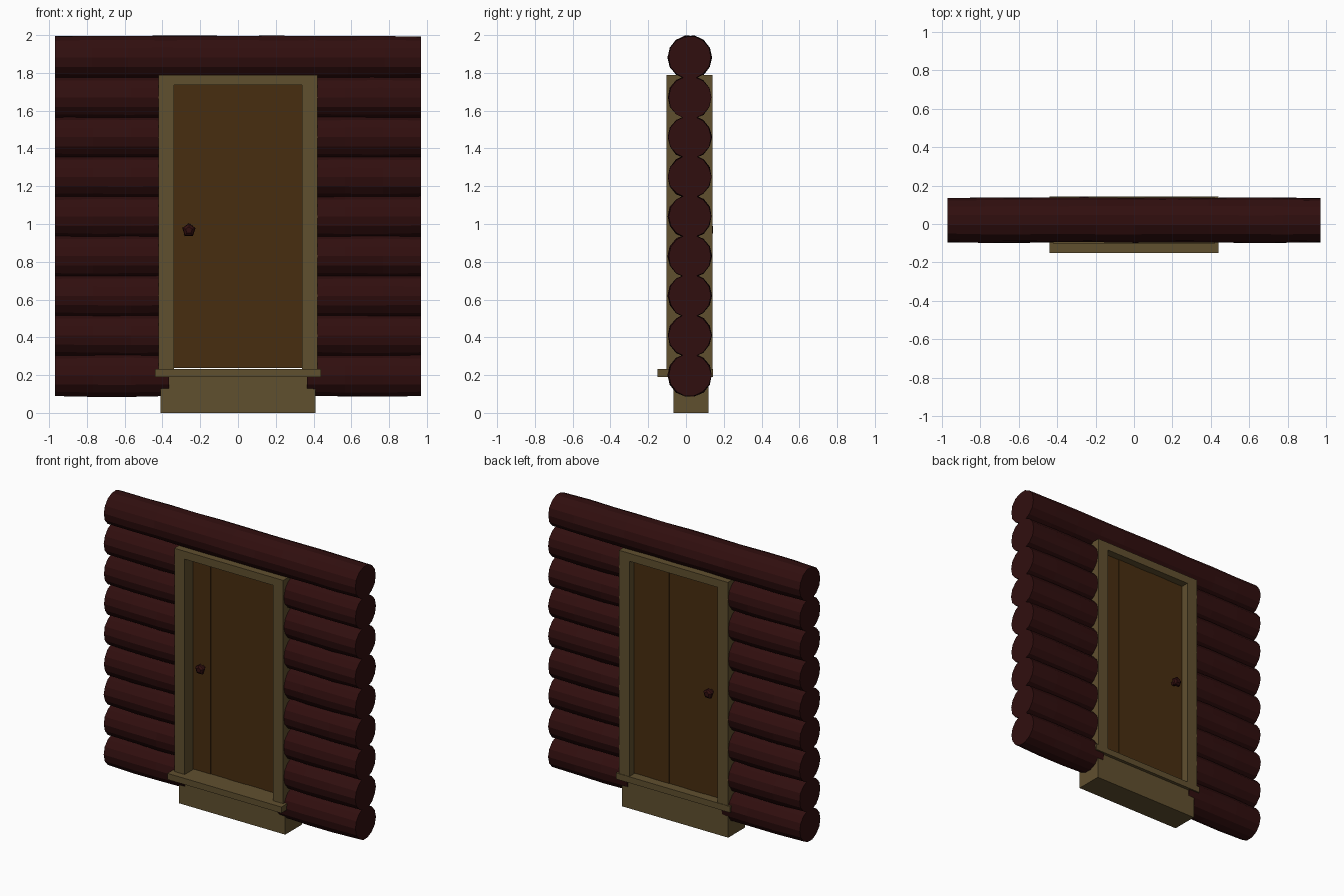
import bpy, bmesh, math, random
from mathutils import Matrix, Vector

random.seed(4)
cube = bpy.data.objects.get("Cube")
if cube:
    bpy.data.objects.remove(cube, do_unlink=True)


def material(name, rgb):
    m = bpy.data.materials.new(name)
    m.use_nodes = True
    m.diffuse_color = (*rgb, 1)
    m.node_tree.nodes["Principled BSDF"].inputs["Base Color"].default_value = (*rgb, 1)
    return m


BARK = material("dark red log", (0.030, 0.0045, 0.0045))
TRIM = material("tan trim", (0.118, 0.080, 0.028))
DOOR = material("brown door", (0.064, 0.027, 0.005))


def finish(name, bm, mat):
    bmesh.ops.recalc_face_normals(bm, faces=bm.faces)
    mesh = bpy.data.meshes.new(name)
    bm.to_mesh(mesh)
    bm.free()
    mesh.materials.append(mat)
    obj = bpy.data.objects.new(name, mesh)
    bpy.context.collection.objects.link(obj)
    return obj


def add_box(bm, x, y, z):
    """Box from (min, max) pairs on each axis."""
    size = [b - a for a, b in (x, y, z)]
    mid = [(a + b) / 2 for a, b in (x, y, z)]
    bmesh.ops.create_cube(bm, size=1, matrix=Matrix.Translation(mid) @ Matrix.Diagonal((*size, 1)))


def box(name, mat, x, y, z):
    bm = bmesh.new()
    add_box(bm, x, y, z)
    return finish(name, bm, mat)


def log(name, x0, x1, z, radius=0.117, sides=14):
    """Hewn log along x: a faceted tube with slightly uneven rings."""
    bm = bmesh.new()
    steps = max(3, round((x1 - x0) / 0.2))
    rings = []
    for i in range(steps + 1):
        x = x0 + (x1 - x0) * i / steps
        taper = 0.975 if i in (0, steps) else 1.0
        ring = []
        for k in range(sides):
            a = 2 * math.pi * k / sides
            r = radius * taper * random.uniform(0.975, 1.015)
            ring.append(bm.verts.new((x, 0.02 + r * math.cos(a), z + r * math.sin(a))))
        rings.append(ring)
    for a, b in zip(rings, rings[1:]):
        for k in range(sides):
            n = (k + 1) % sides
            bm.faces.new((a[k], a[n], b[n], b[k]))
    bm.faces.new(rings[0])
    bm.faces.new(rings[-1])
    return finish(name, bm, BARK)


# Log wall: split around the doorway, with one full log on top
for i in range(8):
    z = 0.2 + 0.21 * i
    log(f"right_log_{i + 1}", -0.97, -0.365, z)
    log(f"left_log_{i + 1}", 0.365, 0.97, z)
log("top_log", -0.97, 0.97, 1.882)

# Door frame, sill and foundation block
FRAME_Y = (-0.102, 0.139)
bm = bmesh.new()
add_box(bm, (-0.42, -0.34), FRAME_Y, (0.21, 1.735))
add_box(bm, (0.34, 0.42), FRAME_Y, (0.21, 1.735))
add_box(bm, (-0.42, 0.42), FRAME_Y, (1.735, 1.79))
finish("door_frame", bm, TRIM)
box("door_sill", TRIM, (-0.44, 0.44), (-0.15, 0.142), (0.19, 0.233))
box("foundation_block", TRIM, (-0.41, 0.41), (-0.065, 0.12), (0, 0.19))

# Plank door
planks = 5
width = 0.68 / planks
bm = bmesh.new()
for i in range(planks):
    x = -0.34 + i * width
    shift = 0.003 * (i % 2)
    add_box(bm, (x, x + width), (-0.01 + shift, 0.085 + shift), (0.237, 1.735))
finish("plank_door", bm, DOOR)

# Faceted knobs on both faces: a short neck flaring to a five-sided knob
for name, y, out in (("front_knob", -0.008, -1), ("back_knob", 0.087, 1)):
    bm = bmesh.new()
    profile = ((0.0, 0.016), (0.018, 0.018), (0.032, 0.037), (0.046, 0.034), (0.057, 0.018))
    rings = []
    for d, r in profile:
        rings.append([bm.verts.new(Vector((-0.26 + r * math.sin(2 * math.pi * k / 5), y + out * d,
                                           0.967 + r * math.cos(2 * math.pi * k / 5))))
                      for k in range(5)])
    for a, b in zip(rings, rings[1:]):
        for k in range(5):
            n = (k + 1) % 5
            bm.faces.new((a[k], a[n], b[n], b[k]))
    bm.faces.new(rings[0])
    bm.faces.new(rings[-1])
    finish(name, bm, BARK)
